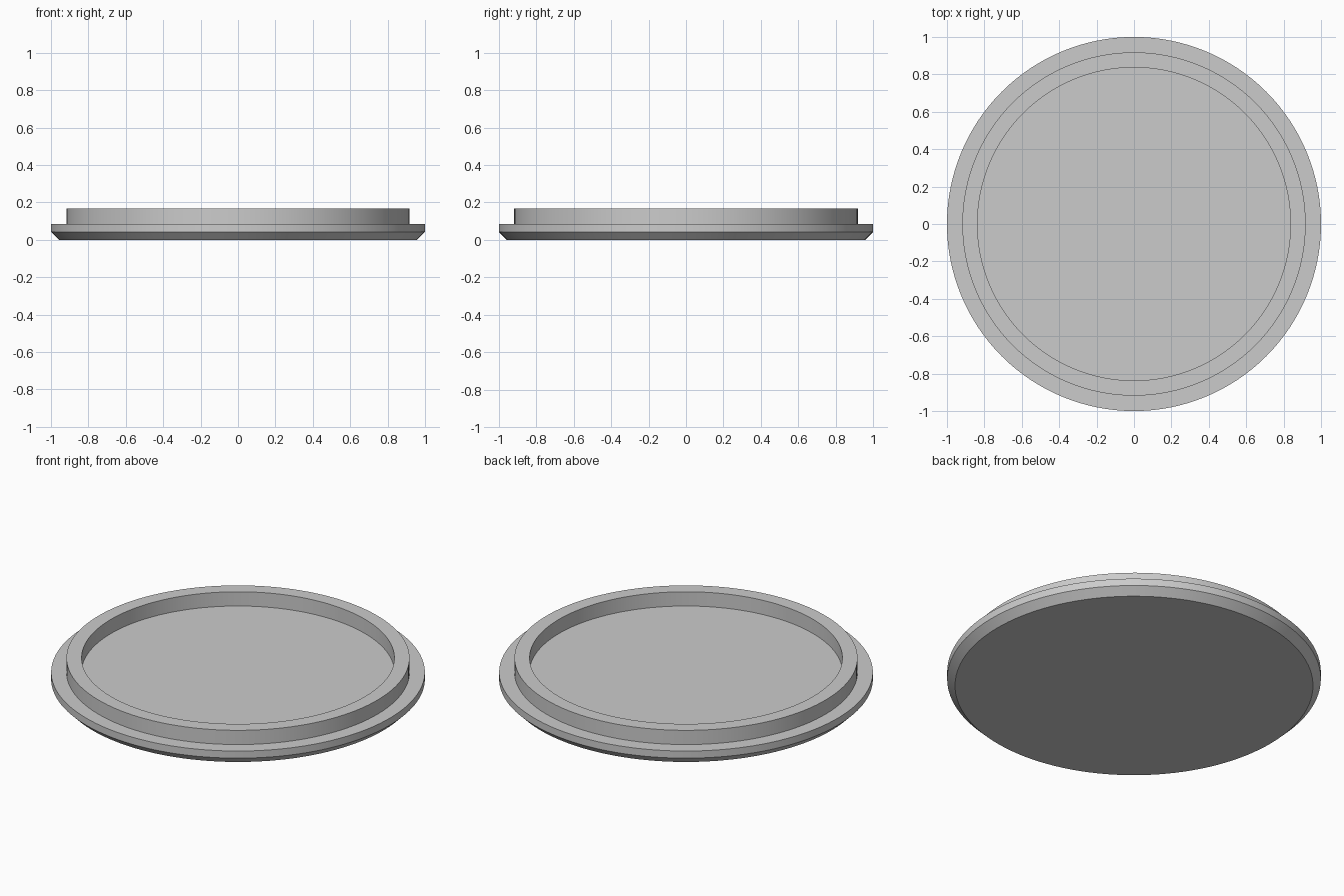
import bpy
import bmesh
import math

cube = bpy.data.objects.get("Cube")
if cube:
    bpy.data.objects.remove(cube, do_unlink=True)

SEGMENTS = 128

# Plain grey material
grey = bpy.data.materials.new("light_grey")
grey.use_nodes = True
colour = (0.6, 0.6, 0.6, 1.0)
grey.diffuse_color = colour
grey.node_tree.nodes["Principled BSDF"].inputs["Base Color"].default_value = colour


def lathe(name, profile):
    """Turn a (radius, height) profile round z and cap both ends."""
    bm = bmesh.new()
    rings = []
    for radius, z in profile:
        angles = [2 * math.pi * i / SEGMENTS for i in range(SEGMENTS)]
        rings.append([bm.verts.new((radius * math.cos(a), radius * math.sin(a), z))
                      for a in angles])
    for low, high in zip(rings, rings[1:]):
        for i in range(SEGMENTS):
            j = (i + 1) % SEGMENTS
            bm.faces.new((low[i], low[j], high[j], high[i]))
    bm.faces.new(rings[0][::-1])
    bm.faces.new(rings[-1])
    mesh = bpy.data.meshes.new(name)
    bm.to_mesh(mesh)
    bm.free()
    mesh.materials.append(grey)
    obj = bpy.data.objects.new(name, mesh)
    bpy.context.collection.objects.link(obj)
    return obj


# Round lid: chamfered base, flange step, raised rim and recessed floor
lid = lathe("round_lid", [
    (0.958, 0.0),
    (1.0, 0.042),
    (1.0, 0.084),
    (0.918, 0.084),
    (0.918, 0.168),
    (0.837, 0.168),
    (0.837, 0.084),
])

# Smooth curved walls, crisp edges
bpy.ops.object.select_all(action="DESELECT")
lid.select_set(True)
bpy.context.view_layer.objects.active = lid
bpy.ops.object.shade_smooth_by_angle(angle=math.radians(30))
